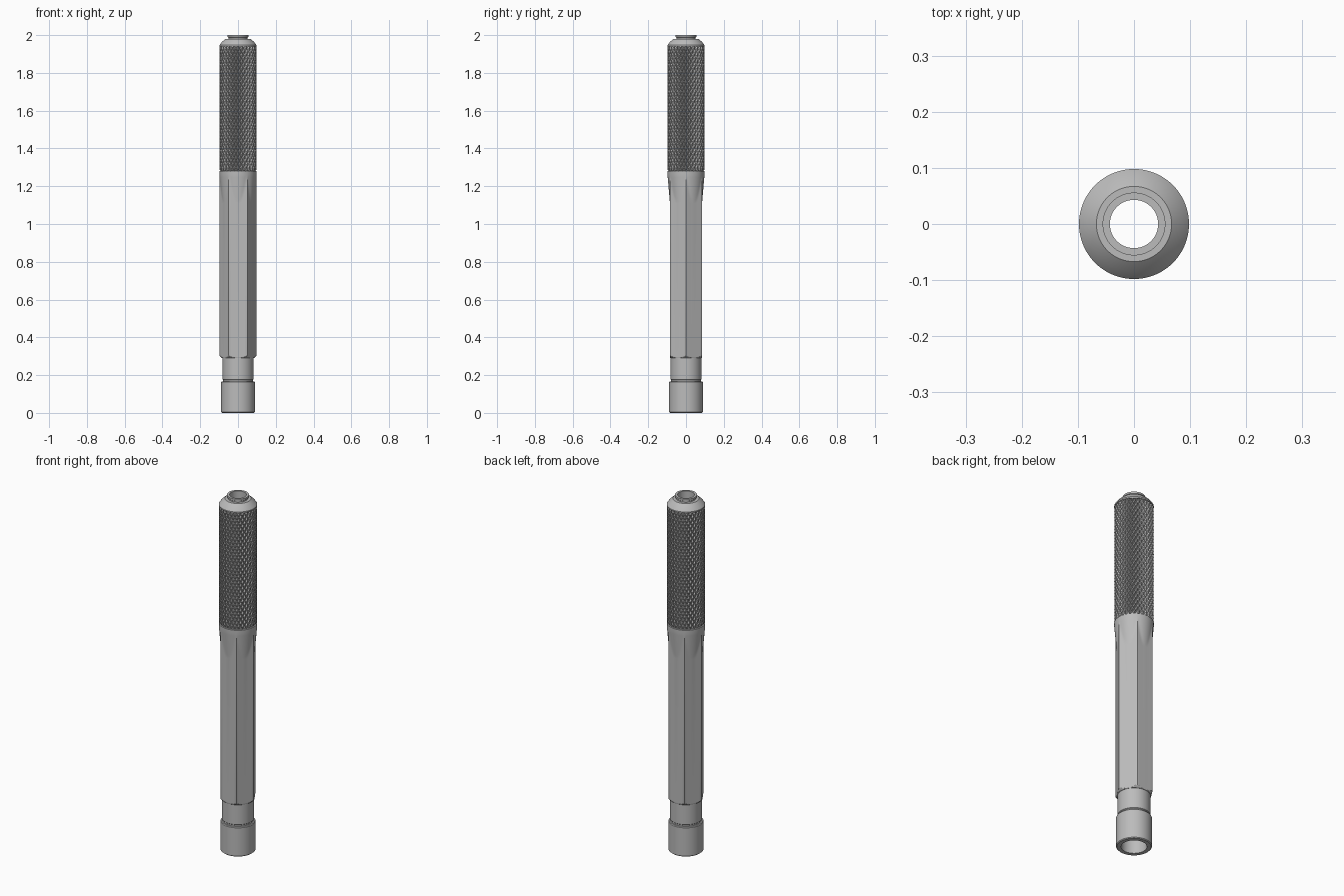
import bpy, bmesh
from math import pi, sin, cos, radians

old = bpy.data.objects.get("Cube")
if old:
    bpy.data.objects.remove(old, do_unlink=True)

steel = bpy.data.materials.new("grey steel")
steel.use_nodes = True
GREY = (0.5, 0.5, 0.5, 1)
steel.diffuse_color = GREY
steel.node_tree.nodes["Principled BSDF"].inputs["Base Color"].default_value = GREY

R = 0.098            # outer radius
FLAT = 0.085         # hexagon flat distance
SEG = 96
BORE, SOCKET = 0.043, 0.064


def finish(name, bm, smooth=25):
    bmesh.ops.recalc_face_normals(bm, faces=bm.faces)
    mesh = bpy.data.meshes.new(name)
    bm.to_mesh(mesh)
    bm.free()
    mesh.materials.append(steel)
    ob = bpy.data.objects.new(name, mesh)
    bpy.context.collection.objects.link(ob)
    if smooth:
        bpy.ops.object.select_all(action="DESELECT")
        ob.select_set(True)
        bpy.context.view_layer.objects.active = ob
        bpy.ops.object.shade_smooth_by_angle(angle=radians(smooth))
    return ob


def loft(name, rings, closed=True, smooth=25):
    """Skin rings given as (radius or radius function, z)."""
    bm = bmesh.new()
    loops = []
    for r, z in rings:
        ring = []
        for i in range(SEG):
            a = 2 * pi * i / SEG
            rad = r(a) if callable(r) else r
            ring.append(bm.verts.new((rad * cos(a), rad * sin(a), z)))
        loops.append(ring)
    pairs = list(zip(loops, loops[1:]))
    if closed:
        pairs.append((loops[-1], loops[0]))
    for lo, hi in pairs:
        for i in range(SEG):
            j = (i + 1) % SEG
            bm.faces.new((lo[i], lo[j], hi[j], hi[i]))
    return finish(name, bm, smooth)


def hex_ring(cone):
    """Hexagon with corners on the x axis, limited or widened by a cone radius."""
    def radius(a):
        off = (a % (pi / 3)) - pi / 6
        flat = FLAT / cos(off)
        return min(R, cone(flat))
    return radius


# Foot: socket end with a fine groove above it
loft("foot", [(SOCKET, 0), (0.085, 0), (0.089, 0.004), (0.089, 0.163), (0.086, 0.167),
              (0.079, 0.167), (0.079, 0.175), (0.082, 0.178), (0.082, 0.30),
              (SOCKET, 0.30)])

# Hexagonal body: chamfered at the bottom, flaring into the round at the top
body = [(BORE, 0.29), (0.081, 0.29)]
for k in range(5):
    t = k / 4
    body.append((hex_ring(lambda f, t=t: min(f, 0.084 + 0.015 * t)), 0.29 + 0.014 * t))
for k in range(13):
    t = k / 12
    body.append((hex_ring(lambda f, t=t: max(f, FLAT + (R - FLAT) * t)), 1.11 + 0.15 * t))
body += [(R, 1.28), (BORE, 1.28)]
loft("hex_body", body)

# Knurled grip: a diamond lattice, each diamond raised into a blunt pyramid
COLS, ROWS = 28, 19
Z0, Z1, DEPTH = 1.28, 1.945, 0.01
bm = bmesh.new()
grid = {}


def node(i, j):
    key = (i % (2 * COLS), j)
    if key not in grid:
        a = pi * key[0] / COLS
        z = Z0 + (Z1 - Z0) * j / (2 * ROWS)
        r = R - DEPTH
        grid[key] = bm.verts.new((r * cos(a), r * sin(a), z))
    return grid[key]


for j in range(2 * ROWS + 1):
    for i in range((j + 1) % 2, 2 * COLS, 2):
        corners = [(i - 1, j), (i, j - 1), (i + 1, j), (i, j + 1)]
        bm.faces.new([node(*c) for c in corners if 0 <= c[1] <= 2 * ROWS])
bm.normal_update()
for count, width in ((4, 0.007), (3, 0.0045)):
    cells = [f for f in bm.faces if len(f.verts) == count and
             (count == 4 or min(v.co.z for v in f.verts) < Z0 + 0.001
              or max(v.co.z for v in f.verts) > Z1 - 0.001)]
    if count == 3:
        bmesh.ops.inset_individual(bm, faces=cells, thickness=width, depth=DEPTH * 0.6)
    else:
        bmesh.ops.inset_individual(bm, faces=cells, thickness=width, depth=DEPTH)
finish("knurled_grip", bm, 0)

# Inner wall running through the grip
loft("grip_bore", [(BORE, 1.28), (BORE, 1.95)], closed=False)

# Collar and lipped neck at the top
loft("top_collar", [(BORE, 1.94), (R, 1.94), (R, 1.947), (0.085, 1.964), (0.067, 1.98),
                    (0.051, 1.98), (0.051, 1.987), (0.056, 1.99), (0.056, 2.0),
                    (BORE, 2.0)])
